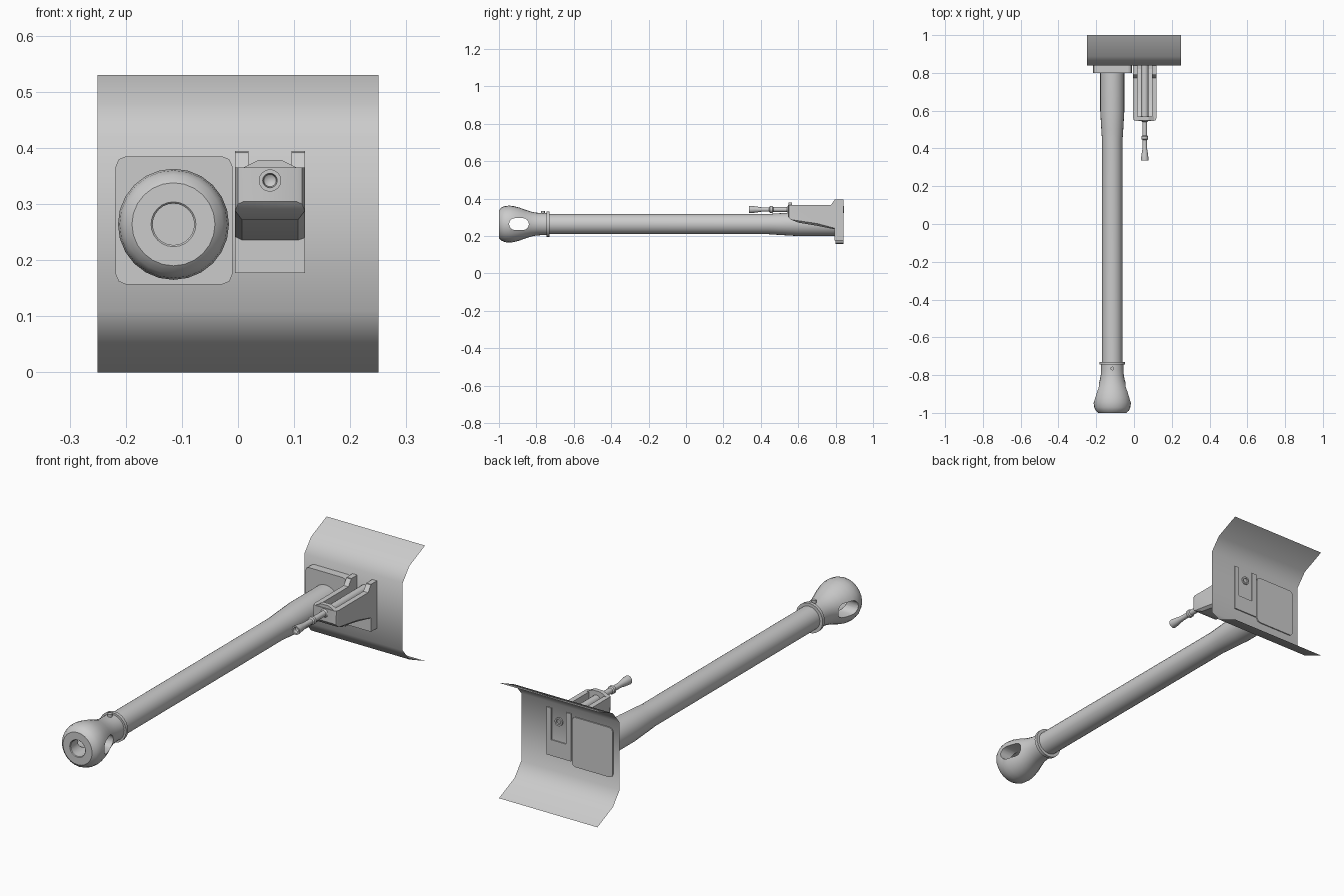
import bpy, bmesh, math
from mathutils import Vector

if "Cube" in bpy.data.objects:
    bpy.data.objects.remove(bpy.data.objects["Cube"])

steel = bpy.data.materials.new("grey_steel")
steel.diffuse_color = (0.6, 0.6, 0.6, 1)
steel.use_nodes = True
steel.node_tree.nodes["Principled BSDF"].inputs["Base Color"].default_value = steel.diffuse_color


def finish(name, bm, recalc=True):
    bmesh.ops.remove_doubles(bm, verts=bm.verts, dist=1e-5)
    if recalc:
        bmesh.ops.recalc_face_normals(bm, faces=bm.faces)
    me = bpy.data.meshes.new(name)
    bm.to_mesh(me)
    bm.free()
    me.materials.append(steel)
    ob = bpy.data.objects.new(name, me)
    bpy.context.collection.objects.link(ob)
    return ob


def activate(ob):
    bpy.ops.object.select_all(action='DESELECT')
    ob.select_set(True)
    bpy.context.view_layer.objects.active = ob


def smooth(ob, angle=35):
    activate(ob)
    bpy.ops.object.shade_smooth_by_angle(angle=math.radians(angle))
    return ob


def lathe(name, cx, cz, profile, n=24):
    """Turn (radius, y) points around an axis parallel to y."""
    bm = bmesh.new()
    rings = [[bm.verts.new((cx + r * math.cos(2 * math.pi * i / n), y,
                            cz + r * math.sin(2 * math.pi * i / n)))
              for i in range(n)] for r, y in profile]
    for a, b in zip(rings, rings[1:]):
        for i in range(n):
            j = (i + 1) % n
            bm.faces.new((a[i], a[j], b[j], b[i]))
    return finish(name, bm)


def prism(name, points, axis, lo, hi):
    """Extrude a 2D outline along x (points are y,z) or y (points are x,z)."""
    bm = bmesh.new()

    def place(p, d):
        return (d, p[0], p[1]) if axis == 'x' else (p[0], d, p[1])
    a = [bm.verts.new(place(p, lo)) for p in points]
    b = [bm.verts.new(place(p, hi)) for p in points]
    bm.faces.new(a)
    bm.faces.new(b[::-1])
    for i in range(len(a)):
        j = (i + 1) % len(a)
        bm.faces.new((a[i], b[i], b[j], a[j]))
    return finish(name, bm)


def cut(ob, cutter):
    cutter.hide_render = True
    m = ob.modifiers.new("cut", 'BOOLEAN')
    m.operation = 'DIFFERENCE'
    m.solver = 'EXACT'
    m.object = cutter
    activate(ob)
    bpy.ops.object.modifier_apply(modifier=m.name)
    bpy.data.objects.remove(cutter)


# Bent shield: a single thin sheet with swept-back upper and lower edges
bm = bmesh.new()
bend = [(1, 0), (.887, .05), (.838, .11), (.838, .42), (.887, .48), (1, .53)]
cols = [[bm.verts.new((x, y, z)) for y, z in bend] for x in (-.25, .25)]
for i in range(len(bend) - 1):
    bm.faces.new((cols[0][i], cols[1][i], cols[1][i + 1], cols[0][i + 1]))
smooth(finish("shield", bm, False), 60)

# Barrel with thicker rear sleeve
BX, BZ = -.115, .264
smooth(lathe("barrel", BX, BZ, [
    (0, -.75), (.054, -.75), (.054, .44), (.058, .5), (.064, .6), (.064, .83), (0, .83)]))

# Barrel mounting plate with clipped corners
x0, x1, z0, z1, c = -.218, -.01, .157, .385, .018
outline = []
for cx, cz, start in ((x1 - c, z1 - c, 0), (x0 + c, z1 - c, 90),
                      (x0 + c, z0 + c, 180), (x1 - c, z0 + c, 270)):
    for k in range(3):
        a = math.radians(start + 45 * k)
        outline.append((cx + c * math.cos(a), cz + c * math.sin(a)))
prism("barrel_plate", outline, 'y', .80, .843)

# Bulb-shaped muzzle with bore and a side slot through it
muzzle = lathe("muzzle", BX, BZ, [
    (0, -.80), (.037, -.80), (.037, -.997), (.04, -1), (.074, -1), (.088, -.988),
    (.096, -.97), (.099, -.945), (.096, -.92), (.088, -.89), (.077, -.86),
    (.067, -.83), (.061, -.80), (.059, -.77), (.059, -.745), (.068, -.745),
    (.068, -.73), (0, -.73)])
slot = []
for yc, start in ((-.872, -90), (-.914, 90)):
    for k in range(9):
        a = math.radians(start + 22.5 * k)
        slot.append((yc + .032 * math.cos(a), BZ + .032 * math.sin(a)))
cut(muzzle, prism("slot_cutter", slot, 'x', BX - .2, BX + .2))
smooth(muzzle)

# Small locking pin on top of the muzzle neck
bm = bmesh.new()
bmesh.ops.create_cone(bm, cap_ends=True, segments=12, radius1=.01, radius2=.01, depth=.03)
bmesh.ops.translate(bm, verts=bm.verts, vec=Vector((BX, -.765, .32)))
smooth(finish("muzzle_pin", bm))

# U-shaped bracket plate, open at the top
X0, X1, XC = -.005, .119, .057
prism("bracket_plate", [(X0, .177), (X1, .177), (X1, .395), (X1 - .024, .395),
                        (X1 - .024, .25), (X0 + .024, .25), (X0 + .024, .395),
                        (X0, .395)], 'y', .795, .843)

# Hollow trough bracket with sloping underside
trough = prism("bracket_trough", [
    (.82, .365), (.57, .365), (.545, .365), (.545, .305), (.56, .288), (.60, .272),
    (.70, .255), (.80, .235), (.82, .235)], 'x', X0, X1)
bm = bmesh.new()
bm.from_mesh(trough.data)
corners = [e for e in bm.edges if all(abs(v.co.y - .545) < 1e-4 for v in e.verts)
           and abs(e.verts[0].co.x - e.verts[1].co.x) < 1e-4]
bmesh.ops.bevel(bm, geom=corners, offset=.016, segments=2, profile=.5, affect='EDGES')
under = [e for e in bm.edges if abs(e.verts[0].co.x - e.verts[1].co.x) < 1e-4
         and all(v.co.y > .599 and v.co.z < .28 for v in e.verts)
         and abs(e.verts[0].co.y - e.verts[1].co.y) > .05]
bmesh.ops.bevel(bm, geom=under, offset=.012, segments=1, affect='EDGES')
bm.to_mesh(trough.data)
bm.free()
cut(trough, prism("trough_cutter", [
    (.85, .45), (.568, .45), (.568, .315), (.60, .295), (.70, .277), (.85, .25)],
    'x', X0 + .024, X1 - .024))
smooth(trough, 30)

# Peaked front cap and rising lugs on the trough walls
prism("bracket_peak", [(X0 + .012, .364), (X1 - .012, .364), (XC + .02, .379),
                       (XC - .02, .379)], 'y', .548, .568)
for lo in (X0, X1 - .024):
    prism("bracket_lug", [(.77, .36), (.80, .36), (.80, .395), (.792, .39)],
          'x', lo, lo + .024)

# Slim rod with cupped, flared tip and hollow rear end
smooth(lathe("rod", XC, .342, [
    (0, .36), (.011, .352), (.013, .337), (.02, .337), (.02, .345), (.017, .37),
    (.012, .40), (.012, .445), (.018, .45), (.018, .463), (.013, .468), (.013, .54),
    (.019, .545), (.019, .845), (.012, .845), (.012, .835), (0, .835)], 16))
